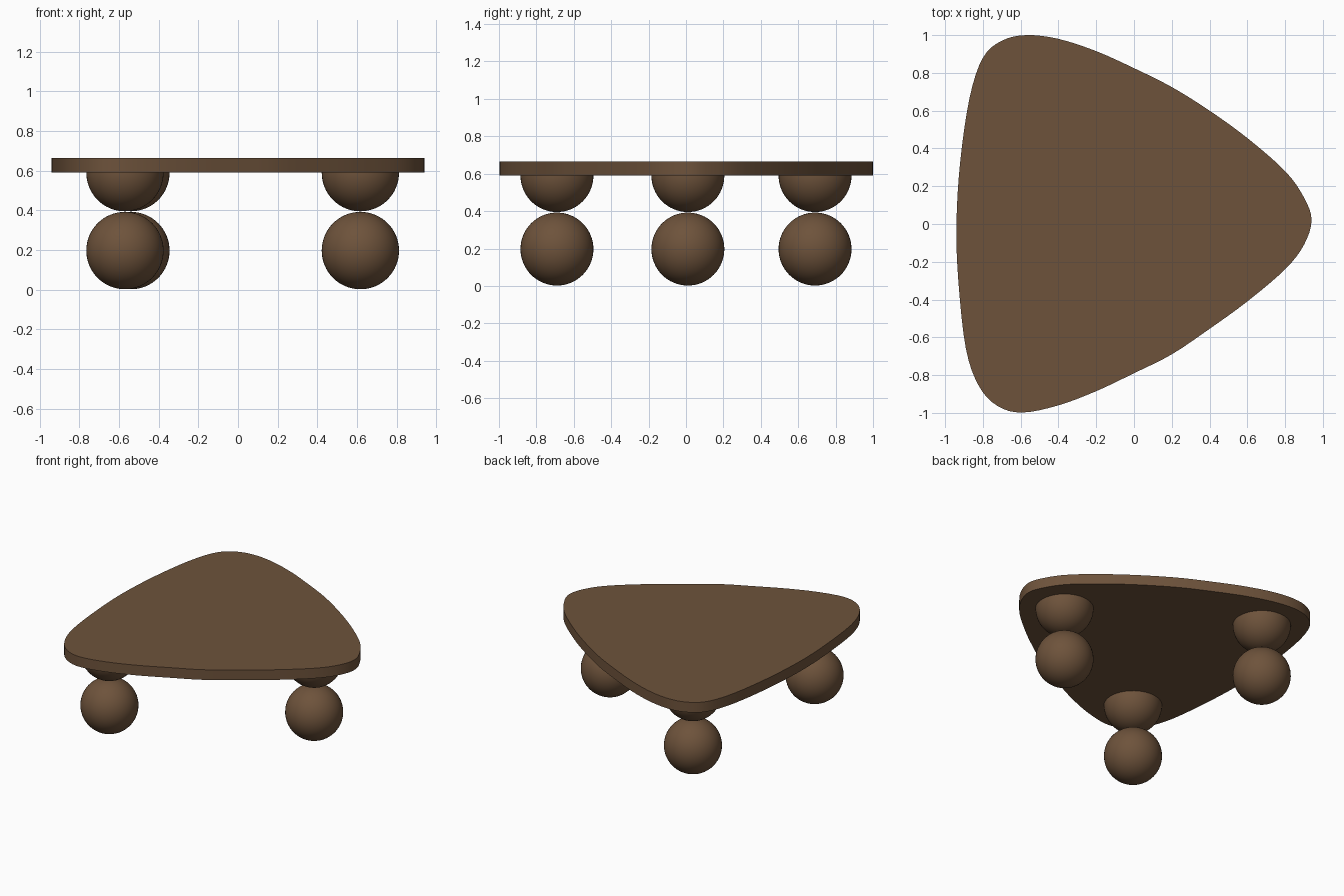
import bpy
import bmesh
from mathutils import Vector

cube = bpy.data.objects.get("Cube")
if cube:
    bpy.data.objects.remove(cube)

RADIUS = 0.195
TOP_LOW, TOP_HIGH = 0.59, 0.665

# Dark wood
wood = bpy.data.materials.new("dark_brown_wood")
wood.use_nodes = True
brown = (0.155, 0.086, 0.044, 1)
wood.diffuse_color = brown
wood.node_tree.nodes["Principled BSDF"].inputs["Base Color"].default_value = brown


def add_object(name, bm):
    mesh = bpy.data.meshes.new(name)
    bm.to_mesh(mesh)
    bm.free()
    mesh.materials.append(wood)
    obj = bpy.data.objects.new(name, mesh)
    bpy.context.collection.objects.link(obj)
    bpy.ops.object.select_all(action="DESELECT")
    obj.select_set(True)
    bpy.context.view_layer.objects.active = obj
    bpy.ops.object.shade_smooth_by_angle(angle=0.6)
    return obj


def smooth_loop(points, steps):
    """Closed Catmull-Rom curve through the points."""
    pts = [Vector((x, y, 0)) for x, y in points]
    n, out = len(pts), []
    for i in range(n):
        a, b, c, d = (pts[(i + k) % n] for k in (-1, 0, 1, 2))
        for s in range(steps):
            t = s / steps
            out.append(0.5 * (2 * b + (c - a) * t
                              + (2 * a - 5 * b + 4 * c - d) * t ** 2
                              + (3 * b - a - 3 * c + d) * t ** 3))
    return out


# Table top: rounded, slightly uneven triangle
outline = [
    (-0.94, 0.0), (-0.93, -0.3), (-0.89, -0.66), (-0.82, -0.86), (-0.72, -0.965),
    (-0.59, -0.998), (-0.4, -0.96), (-0.2, -0.885), (0.0, -0.79), (0.2, -0.69),
    (0.4, -0.555), (0.6, -0.41), (0.8, -0.24), (0.9, -0.11), (0.94, 0.02),
    (0.9, 0.14), (0.8, 0.28), (0.6, 0.455), (0.4, 0.6), (0.2, 0.725),
    (0.0, 0.825), (-0.2, 0.915), (-0.4, 0.98), (-0.57, 1.0), (-0.7, 0.97),
    (-0.8, 0.88), (-0.87, 0.67), (-0.92, 0.33),
]
bm = bmesh.new()
face = bm.faces.new([bm.verts.new((p.x, p.y, TOP_LOW)) for p in smooth_loop(outline, 4)])
side = bmesh.ops.extrude_face_region(bm, geom=[face], use_keep_orig=True)
raised = [g for g in side["geom"] if isinstance(g, bmesh.types.BMVert)]
bmesh.ops.translate(bm, verts=raised, vec=(0, 0, TOP_HIGH - TOP_LOW))
bmesh.ops.recalc_face_normals(bm, faces=bm.faces)
add_object("table_top", bm)


def ball(name, location, half=False):
    bm = bmesh.new()
    bmesh.ops.create_uvsphere(bm, u_segments=48, v_segments=32, radius=RADIUS)
    if half:
        bmesh.ops.bisect_plane(bm, geom=bm.verts[:] + bm.edges[:] + bm.faces[:],
                               plane_co=(0, 0, 0.005), plane_no=(0, 0, 1), clear_outer=True)
    add_object(name, bm).location = location


# Legs: a full ball under a half ball
legs = {"front": (-0.57, -0.69), "back": (-0.54, 0.69), "left": (0.617, 0.01)}
for name, (x, y) in legs.items():
    ball(name + "_leg_ball", (x, y, RADIUS + 0.002))
    ball(name + "_leg_half_ball", (x, y, TOP_LOW), half=True)
